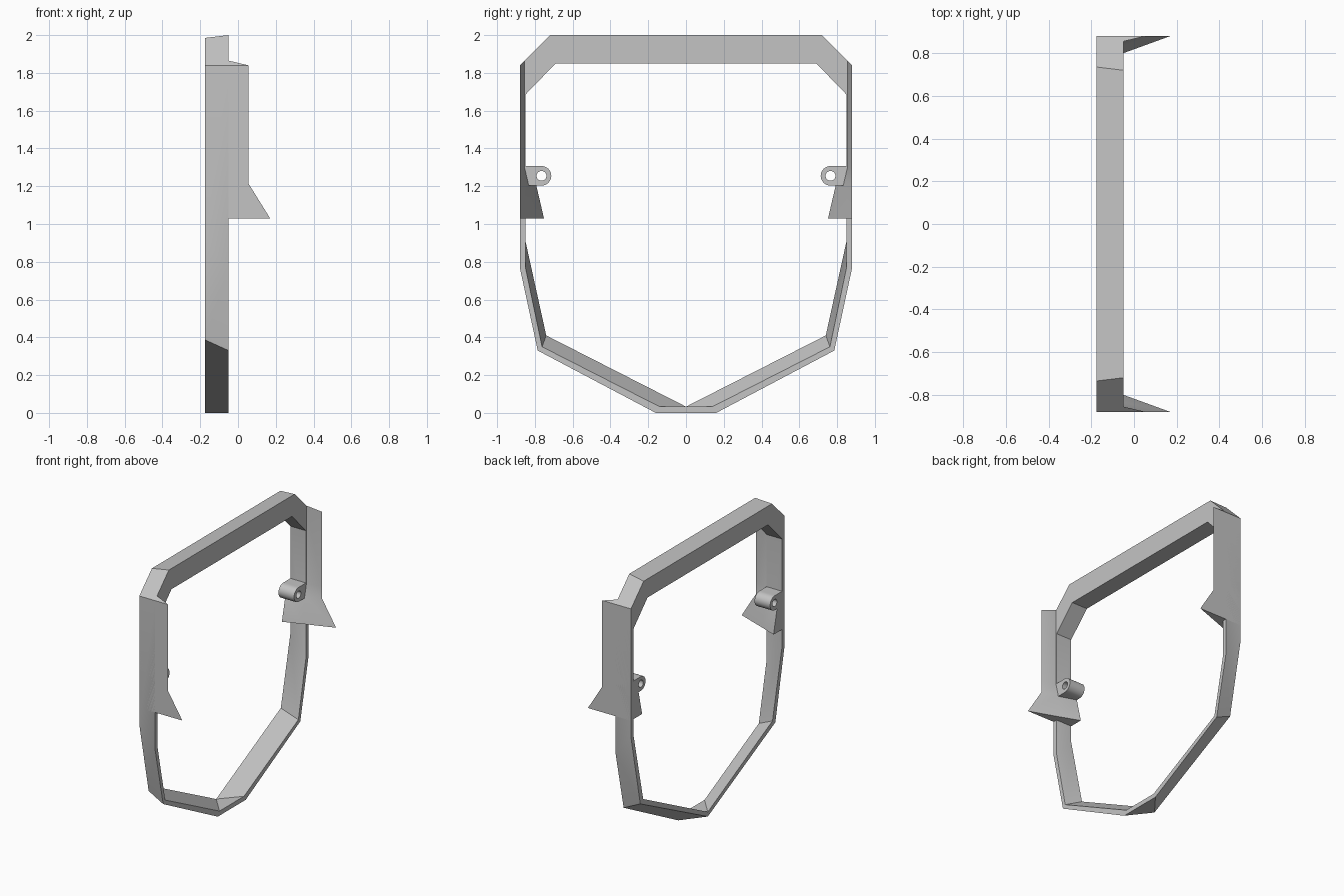
import bpy, bmesh, math

cube = bpy.data.objects.get("Cube")
if cube:
    bpy.data.objects.remove(cube)

grey = bpy.data.materials.new("plain grey")
grey.use_nodes = True
grey.diffuse_color = (0.55, 0.55, 0.55, 1)
grey.node_tree.nodes["Principled BSDF"].inputs["Base Color"].default_value = (0.55, 0.55, 0.55, 1)

BACK, FACE = -0.175, -0.05   # depth of the hoop along x
WALL = 0.88                  # outer side of the hoop


def loft(name, sections, cyclic=False, caps=()):
    """Skin matching sections, then mirror the part across y."""
    bm = bmesh.new()
    rows = [[bm.verts.new(p) for p in s] for s in sections]
    pairs = list(zip(rows, rows[1:]))
    if cyclic:
        pairs.append((rows[-1], rows[0]))
    for a, b in pairs:
        n = len(a)
        for i in range(n):
            j = (i + 1) % n
            bm.faces.new((a[i], a[j], b[j], b[i]))
    for c in caps:
        bm.faces.new(rows[c])
    bmesh.ops.remove_doubles(bm, verts=bm.verts, dist=0.0005)
    bmesh.ops.recalc_face_normals(bm, faces=bm.faces)
    mesh = bpy.data.meshes.new(name)
    bm.to_mesh(mesh)
    bm.free()
    mesh.materials.append(grey)
    ob = bpy.data.objects.new(name, mesh)
    bpy.context.collection.objects.link(ob)
    mirror = ob.modifiers.new("mirror", "MIRROR")
    mirror.use_axis = (False, True, False)
    mirror.use_clip = True
    bpy.ops.object.select_all(action="DESELECT")
    ob.select_set(True)
    bpy.context.view_layer.objects.active = ob
    bpy.ops.object.modifier_apply(modifier="mirror")
    bpy.ops.object.shade_smooth_by_angle(angle=math.radians(30))
    return ob


# Hoop: (y, z) of outer face, inner face, inner back, outer back
hoop = [
    ((0, 0), (0, 0.033), (0, 0.033), (0, 0)),
    ((0.16, 0), (0.14, 0.033), (0, 0.033), (0, 0)),
    ((0.785, 0.33), (0.762, 0.35), (0.74, 0.41), (0.773, 0.387)),
    ((WALL, 0.77), (0.85, 0.77), (0.85, 0.91), (WALL, 0.91)),
    ((WALL, 1.84), (0.85, 1.685), (0.85, 1.685), (WALL, 1.84)),
    ((0.72, 2.0), (0.69, 1.85), (0.69, 1.85), (0.735, 1.985)),
    ((0, 2.0), (0, 1.85), (0, 1.85), (0, 1.985)),
]
depths = (FACE, FACE, BACK, BACK)
loft("hoop_frame", [[(x, y, z) for x, (y, z) in zip(depths, s)] for s in hoop])

# Side flange: z, inner y at back, inner y at face, tip x
flange = []
for z, yb, yf, tip in ((1.84, 0.85, 0.855, 0.055), (1.3, 0.85, 0.855, 0.055),
                       (1.215, 0.795, 0.835, 0.055), (1.03, 0.752, 0.80, 0.17)):
    slant = 1 if z > 1.8 else 0      # top end follows the corner chamfer
    pts = ((BACK, yb), (FACE, yf), (tip, WALL), (BACK, WALL))
    flange.append([(x, y, z + slant * (WALL - y)) for x, y in pts])
loft("side_flange", flange, caps=(0, -1))

# Pierced lug: round nose toward the middle, square root in the flange
CY, CZ, R, HOLE, ROOT, N = 0.765, 1.255, 0.052, 0.026, 0.097, 24
lug = []
for i in range(N):
    a = 2 * math.pi * i / N
    c, s = math.cos(a), math.sin(a)
    k = R
    if c > 0.001:
        k = min(ROOT / c, R / max(abs(s), 0.001))
    outer = (CY + k * c, CZ + k * s)
    inner = (CY + HOLE * c, CZ + HOLE * s)
    lug.append([(FACE, *outer), (FACE, *inner), (BACK, *inner), (BACK, *outer)])
loft("pierced_lug", lug, cyclic=True)
